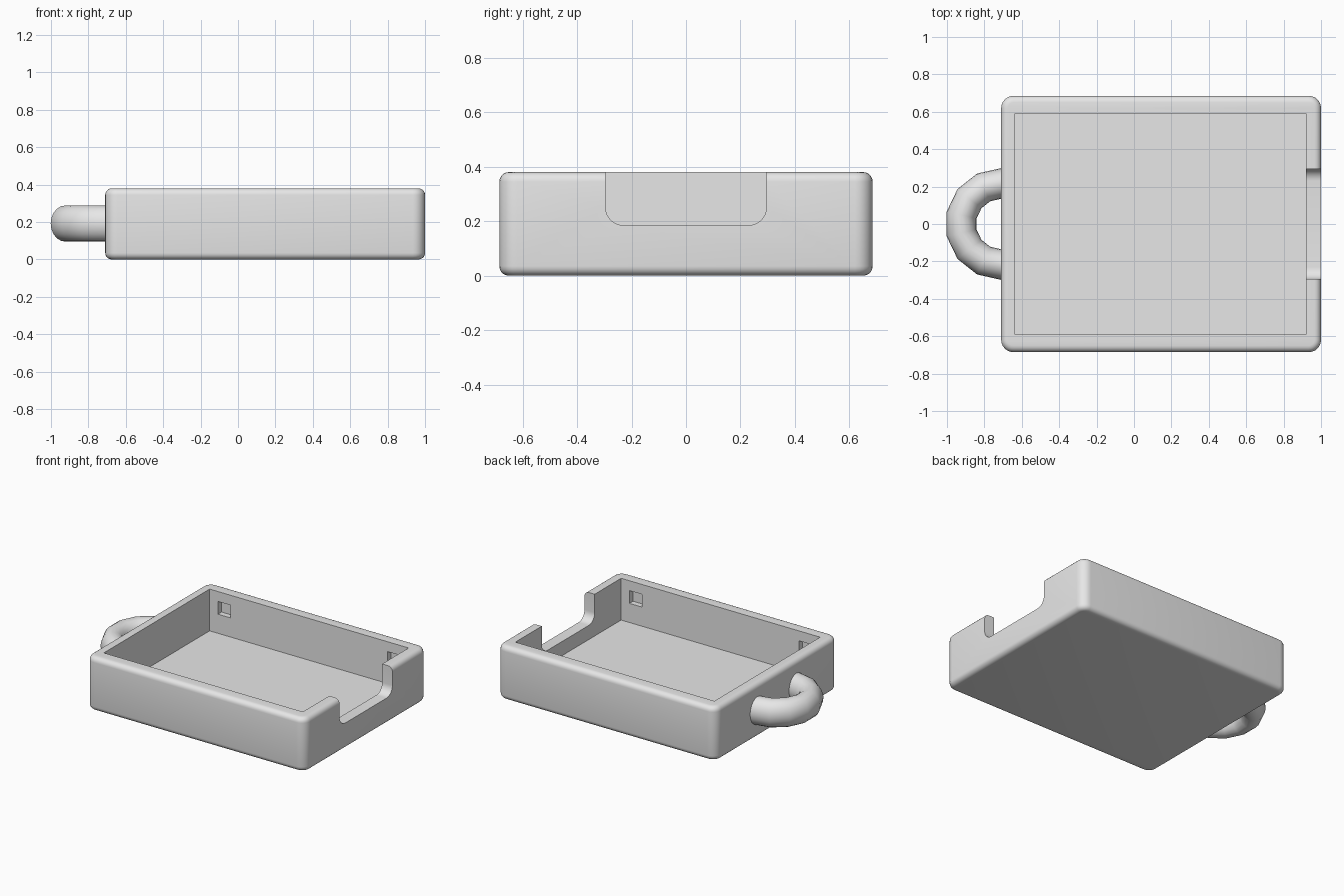
import bpy, bmesh, math
from mathutils import Vector

old = bpy.data.objects.get("Cube")
if old:
    bpy.data.objects.remove(old, do_unlink=True)

grey = bpy.data.materials.new("plain_grey")
grey.use_nodes = True
grey.diffuse_color = (0.8, 0.8, 0.8, 1)
grey.node_tree.nodes["Principled BSDF"].inputs["Base Color"].default_value = grey.diffuse_color


def finish(bm, name):
    bmesh.ops.recalc_face_normals(bm, faces=bm.faces)
    mesh = bpy.data.meshes.new(name)
    bm.to_mesh(mesh)
    bm.free()
    mesh.materials.append(grey)
    ob = bpy.data.objects.new(name, mesh)
    bpy.context.collection.objects.link(ob)
    return ob


def block(lo, hi):
    lo, hi = Vector(lo), Vector(hi)
    bm = bmesh.new()
    bmesh.ops.create_cube(bm, size=1)
    for v in bm.verts:
        v.co = (lo + hi) / 2 + v.co * (hi - lo)
    return bm


def bevel(bm, rule, radius, segments):
    edges = [e for e in bm.edges if rule(e.verts[0].co, e.verts[1].co)]
    bmesh.ops.bevel(bm, geom=edges, offset=radius, segments=segments,
                    profile=0.5, affect='EDGES', clamp_overlap=True)


def activate(ob):
    bpy.ops.object.select_all(action='DESELECT')
    ob.select_set(True)
    bpy.context.view_layer.objects.active = ob


def smooth(ob):
    activate(ob)
    bpy.ops.object.shade_smooth_by_angle(angle=math.radians(30))


def carve(ob, cutter):
    mod = ob.modifiers.new("carve", 'BOOLEAN')
    mod.operation, mod.solver, mod.object = 'DIFFERENCE', 'EXACT', cutter
    activate(ob)
    bpy.ops.object.modifier_apply(modifier=mod.name)
    bpy.data.objects.remove(cutter, do_unlink=True)


# Tray body: wide rounding on the upright corners, finer around rim and base
top = 0.38
bm = block((-0.71, -0.685, 0), (1, 0.685, top))
bevel(bm, lambda a, b: abs(a.z - b.z) > 0.1, 0.065, 6)
bevel(bm, lambda a, b: abs(a.z - b.z) < 0.001, 0.035, 5)
tray = finish(bm, "tray_body")

# Main hollow with crisp corners
carve(tray, finish(block((-0.635, -0.59, 0.085), (0.92, 0.59, 0.6)), "hollow_cutter"))

# Round-cornered opening in the end wall
bm = block((0.85, -0.295, 0.185), (1.1, 0.295, 0.6))
bevel(bm, lambda a, b: max(a.z, b.z) < 0.2 and abs(a.x - b.x) > 0.1, 0.065, 8)
carve(tray, finish(bm, "opening_cutter"))

# Small catch pockets in both long walls, each pair made by one bar
for x in (-0.52, 0.805):
    bar = block((x - 0.05, -0.63, 0.22), (x + 0.05, 0.63, 0.31))
    carve(tray, finish(bar, "pocket_cutter"))
smooth(tray)

# Loop handle: oval section swept round a half circle, ends sunk in the wall
steps, sides = 7, 20
bm = bmesh.new()
rings = []
for i in range(-1, steps + 2):
    a = math.pi * min(max(i, 0), steps) / steps
    sunk = 0.03 if i in (-1, steps + 1) else 0
    ring = []
    for j in range(sides):
        t = math.tau * j / sides
        r = 0.217 + 0.082 * math.cos(t)
        ring.append(bm.verts.new((-0.71 + sunk - r * math.sin(a), r * math.cos(a),
                                  0.192 + 0.097 * math.sin(t))))
    rings.append(ring)
for r0, r1 in zip(rings, rings[1:]):
    for j in range(sides):
        k = (j + 1) % sides
        bm.faces.new((r0[j], r0[k], r1[k], r1[j]))
bm.faces.new(rings[0])
bm.faces.new(rings[-1])
smooth(finish(bm, "loop_handle"))
